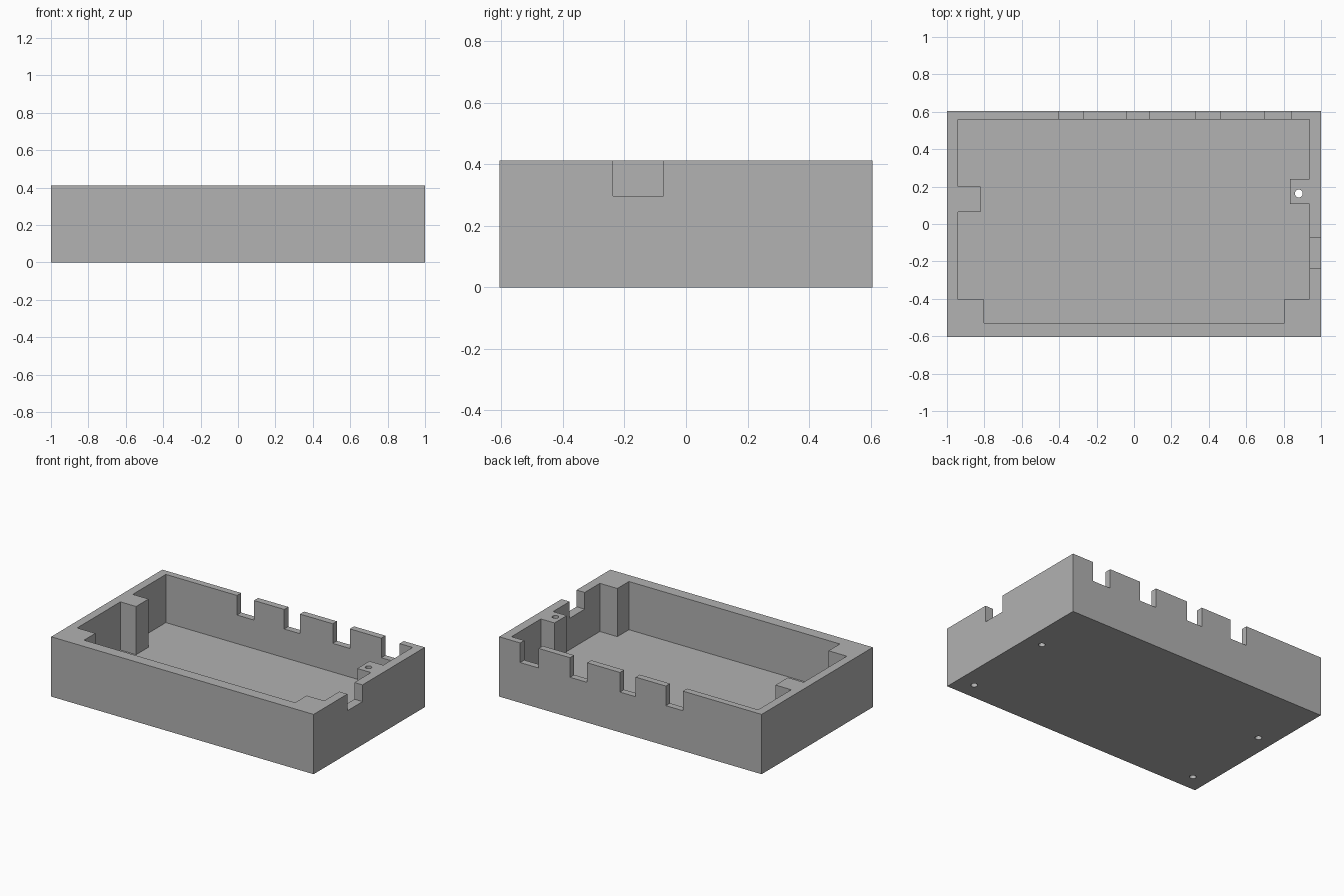
import bpy, bmesh, math
from mathutils import Matrix

if "Cube" in bpy.data.objects:
    bpy.data.objects.remove(bpy.data.objects["Cube"])

W, D, H, FLOOR = 1.0, 0.605, 0.412, 0.08

grey = bpy.data.materials.new("plain grey")
grey.diffuse_color = (0.445, 0.445, 0.445, 1)
grey.use_nodes = True
grey.node_tree.nodes["Principled BSDF"].inputs["Base Color"].default_value = grey.diffuse_color


def prism(name, outline, z0, z1):
    """Extrude a counter-clockwise outline from z0 to z1."""
    bm = bmesh.new()
    face = bm.faces.new([bm.verts.new((x, y, z0)) for x, y in outline])
    ext = bmesh.ops.extrude_face_region(bm, geom=[face])
    top = [v for v in ext["geom"] if isinstance(v, bmesh.types.BMVert)]
    bmesh.ops.translate(bm, verts=top, vec=(0, 0, z1 - z0))
    bmesh.ops.recalc_face_normals(bm, faces=bm.faces)
    mesh = bpy.data.meshes.new(name)
    bm.to_mesh(mesh)
    bm.free()
    mesh.materials.append(grey)
    obj = bpy.data.objects.new(name, mesh)
    bpy.context.collection.objects.link(obj)
    return obj


def rect(x0, x1, y0, y1):
    return [(x0, y0), (x1, y0), (x1, y1), (x0, y1)]


def circle(cx, cy, r, n=24):
    return [(cx + r * math.cos(i * math.tau / n), cy + r * math.sin(i * math.tau / n))
            for i in range(n)]


def cut(body, cutter):
    mod = body.modifiers.new("cut", "BOOLEAN")
    mod.operation, mod.solver, mod.object = "DIFFERENCE", "EXACT", cutter
    bpy.context.view_layer.objects.active = body
    bpy.ops.object.modifier_apply(modifier=mod.name)
    bpy.data.objects.remove(cutter)


# Solid block for the tray
tray = prism("tray", rect(-W, W, -D, D), 0, H)

# Cavity, leaving side posts and thick front corners
cavity = [(-0.942, -0.405), (-0.803, -0.405), (-0.803, -0.528), (0.805, -0.528),
          (0.805, -0.402), (0.938, -0.402), (0.938, 0.107), (0.834, 0.107),
          (0.834, 0.24), (0.938, 0.24), (0.938, 0.56), (-0.942, 0.56),
          (-0.942, 0.20), (-0.822, 0.20), (-0.822, 0.065), (-0.942, 0.065)]
cut(tray, prism("cavity_cutter", cavity, FLOOR, H + 0.1))

# Notches in the back wall
for x0, x1 in [(-0.40, -0.27), (-0.04, 0.08), (0.33, 0.46), (0.70, 0.84)]:
    cut(tray, prism("back_notch_cutter", rect(x0, x1, 0.53, 0.7), 0.277, H + 0.1))

# Notch in the right wall
cut(tray, prism("side_notch_cutter", rect(0.93, 1.1, -0.237, -0.073), 0.297, H + 0.1))

# Screw holes: one goes right through, the others are blind from below
for x, y, top in [(0.881, 0.163, H + 0.1), (0.881, -0.488, 0.33),
                  (-0.884, 0.143, 0.33), (-0.884, -0.488, 0.33)]:
    cut(tray, prism("screw_hole_cutter", circle(x, y, 0.021), -0.1, top))
